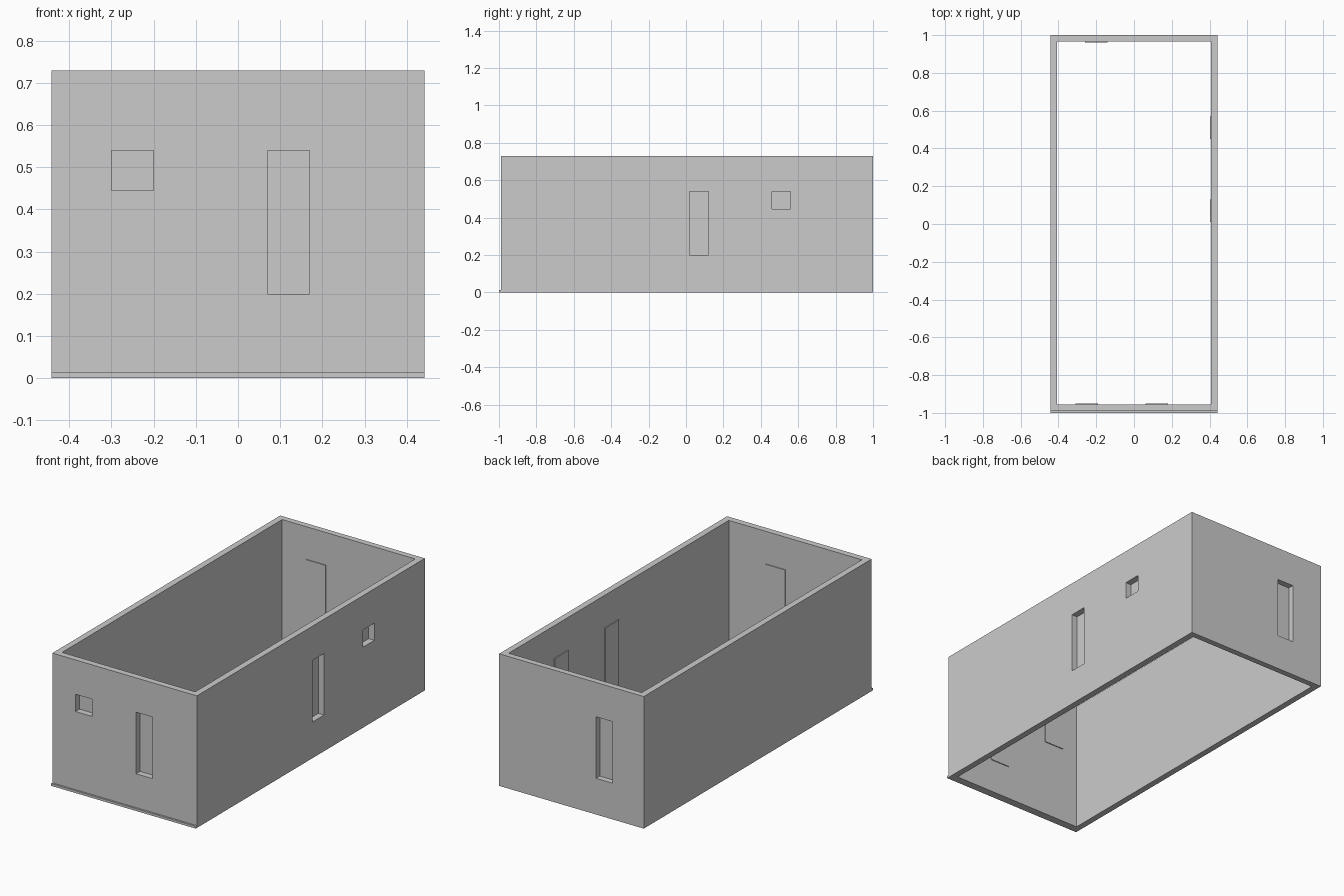
import bpy
from mathutils import Vector

if "Cube" in bpy.data.objects:
    bpy.data.objects.remove(bpy.data.objects["Cube"])

grey = bpy.data.materials.new("plain grey")
grey.use_nodes = True
grey.diffuse_color = (0.6, 0.6, 0.6, 1)
grey.node_tree.nodes["Principled BSDF"].inputs["Base Color"].default_value = (0.6, 0.6, 0.6, 1)


def box(name, low, high):
    """Axis-aligned box between two corners."""
    low, high = Vector(low), Vector(high)
    bpy.ops.mesh.primitive_cube_add(size=1, location=(low + high) / 2)
    ob = bpy.context.object
    ob.name = name
    ob.scale = high - low
    bpy.ops.object.transform_apply(location=False, rotation=False, scale=True)
    ob.data.materials.append(grey)
    return ob


def cut(target, cutter):
    """Subtract the cutter from the target and discard it."""
    cutter.hide_render = True
    mod = target.modifiers.new("cut", "BOOLEAN")
    mod.operation, mod.solver, mod.object = "DIFFERENCE", "EXACT", cutter
    bpy.context.view_layer.objects.active = target
    bpy.ops.object.modifier_apply(modifier=mod.name)
    bpy.data.objects.remove(cutter)


# Outer and inner faces of the walls
HEIGHT = 0.73
SIDE, SIDE_IN = 0.442, 0.407
FRONT, FRONT_IN = -0.99, -0.955
BACK, BACK_IN = 1.0, 0.967
PLATE, LIP = 0.005, 0.01

# Four walls, open above and below
walls = box("walls", (-SIDE, FRONT, 0), (SIDE, BACK, HEIGHT))
cut(walls, box("cavity", (-SIDE_IN, FRONT_IN, -1), (SIDE_IN, BACK_IN, 1)))

# Thin ledge along the foot of the front wall
box("front_ledge", (-SIDE, -1, 0), (SIDE, FRONT, 0.013))

# Recessed openings, each closed by a slightly larger plate on the inner face
TALL, SMALL = (0.20, 0.54), (0.445, 0.54)
openings = [
    ("front_tall_window", "y", FRONT, FRONT_IN, 0.12, TALL),
    ("front_small_window", "y", FRONT, FRONT_IN, -0.25, SMALL),
    ("back_tall_window", "y", BACK, BACK_IN, -0.20, TALL),
    ("left_tall_window", "x", SIDE, SIDE_IN, 0.07, TALL),
    ("left_small_window", "x", SIDE, SIDE_IN, 0.51, SMALL),
]


def wall_box(name, axis, depths, centre, half, heights):
    """Box set in a wall that faces along the given axis."""
    (d0, d1), (z0, z1) = sorted(depths), heights
    if axis == "x":
        return box(name, (d0, centre - half, z0), (d1, centre + half, z1))
    return box(name, (centre - half, d0, z0), (centre + half, d1, z1))


for name, axis, outer, inner, centre, (z0, z1) in openings:
    inward = 1 if inner > outer else -1
    cut(walls, wall_box("cutter", axis, (outer - inward * 0.1, inner + inward * 0.02),
                        centre, 0.05, (z0, z1)))
    wall_box(name + "_plate", axis, (inner, inner + inward * PLATE),
             centre, 0.05 + LIP, (z0 - LIP, z1 + LIP))
